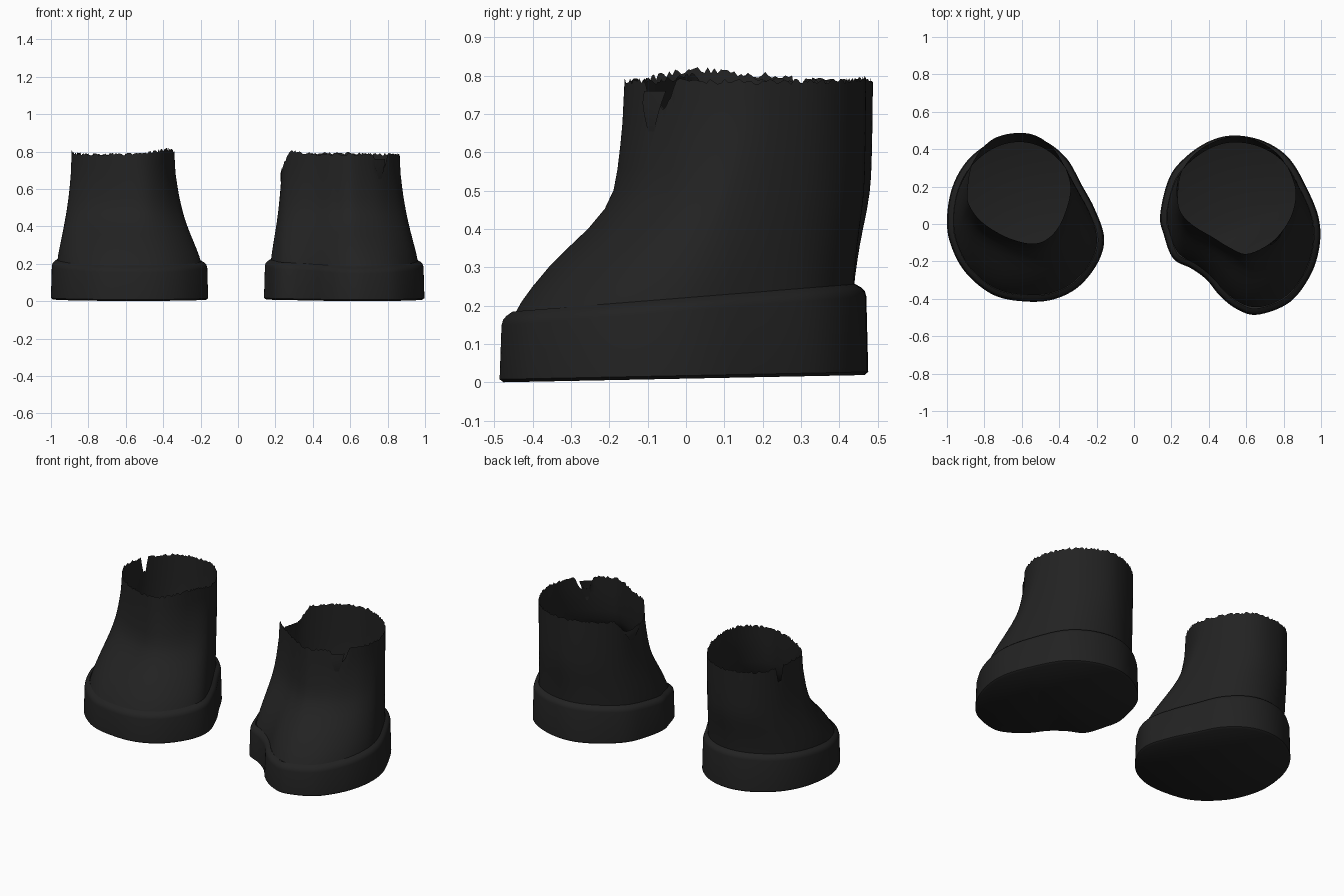
import bpy, bmesh, math, random
from mathutils import Vector

if "Cube" in bpy.data.objects:
    bpy.data.objects.remove(bpy.data.objects["Cube"])

random.seed(4)
N = 192  # points round each cross-section

black = bpy.data.materials.new("black_rubber")
black.use_nodes = True
colour = (0.016, 0.016, 0.016, 1)
black.diffuse_color = colour
bsdf = black.node_tree.nodes["Principled BSDF"]
bsdf.inputs["Base Color"].default_value = colour
bsdf.inputs["Roughness"].default_value = 0.8


def outline(points, centre):
    """Smooth closed curve through the points, sampled at N even angles."""
    pts, c, polar = [Vector(p) for p in points], Vector(centre), []
    n = len(pts)
    for i in range(n):
        a, b, d, e = (pts[(i + k) % n] for k in (-1, 0, 1, 2))
        for s in range(16):
            t = s / 16
            p = 0.5 * (2 * b + (d - a) * t + (2 * a - 5 * b + 4 * d - e) * t * t
                       + (3 * b - a - 3 * d + e) * t ** 3) - c
            polar.append((math.atan2(p.y, p.x) % math.tau, p.length))
    polar.sort()
    first, last = polar[0], polar[-1]
    polar = ([(last[0] - math.tau, last[1])] + polar
             + [(first[0] + math.tau, first[1])])
    ring, k = [], 0
    for j in range(N):
        ang = math.tau * j / N
        while polar[k + 1][0] < ang:
            k += 1
        (a0, r0), (a1, r1) = polar[k], polar[k + 1]
        r = r0 + (r1 - r0) * (ang - a0) / max(a1 - a0, 1e-6)
        ring.append(c + Vector((math.cos(ang), math.sin(ang))) * r)
    return ring


def inset(ring, d):
    """Move a ring inward by d along its own normals."""
    out = []
    for j, p in enumerate(ring):
        tan = (ring[(j + 2) % N] - ring[j - 2]).normalized()
        out.append(p + Vector((-tan.y, tan.x)) * d)
    return out


def relax(ring, times):
    for _ in range(times):
        ring = [(ring[j - 1] + ring[j] * 2 + ring[(j + 1) % N]) / 4 for j in range(N)]
    return ring


def finish(name, bm):
    mesh = bpy.data.meshes.new(name)
    bm.to_mesh(mesh)
    bm.free()
    mesh.materials.append(black)
    obj = bpy.data.objects.new(name, mesh)
    bpy.context.collection.objects.link(obj)
    bpy.ops.object.select_all(action='DESELECT')
    obj.select_set(True)
    bpy.context.view_layer.objects.active = obj
    bpy.ops.object.shade_smooth_by_angle(angle=math.radians(40))


def loft(name, rings, floor=False):
    bm = bmesh.new()
    rows = [[bm.verts.new(p) for p in ring] for ring in rings]
    for a, b in zip(rows, rows[1:]):
        for j in range(N):
            k = (j + 1) % N
            bm.faces.new((a[j], a[k], b[k], b[j]))
    if floor:
        bm.faces.new(rows[0][::-1])
    finish(name, bm)


def sole_top(y):
    return 0.205 + 0.08 * y


def sole_bottom(y):
    return 0.01 + 0.02 * y


def angle_gap(a, degrees):
    return abs((a - math.radians(degrees) + math.pi) % math.tau - math.pi)


# Height fraction of the upper, then its blend from sole shape to rim shape:
# first at toe and heel, then at the sides
BLEND = [(0, 0, 0), (0.05, 0.06, 0.05), (0.115, 0.16, 0.14), (0.2, 0.31, 0.27),
         (0.28, 0.48, 0.39), (0.365, 0.67, 0.51), (0.45, 0.82, 0.62), (0.53, 0.9, 0.71),
         (0.62, 0.935, 0.8), (0.72, 0.96, 0.88), (0.82, 0.98, 0.95), (0.92, 0.99, 0.98),
         (1, 1, 1)]


def boot(side, sole_pts, sole_c, rim_pts, rim_c, bumps, tears, flaps):
    sole = outline(sole_pts, sole_c)
    rim = outline(rim_pts, rim_c)
    at = lambda ring, z: [(p.x, p.y, z(p.y)) for p in ring]

    # Thick sole band with a crisp upper lip
    loft(side + "_sole", [
        at(inset(sole, 0.01), sole_bottom),
        at(sole, lambda y: sole_bottom(y) + 0.008),
        at(inset(sole, 0.005), lambda y: sole_top(y) - 0.018),
        at(inset(sole, 0.009), lambda y: sole_top(y) - 0.004),
        at(inset(sole, 0.018), lambda y: sole_top(y) + 0.006),
        at(inset(sole, 0.034), lambda y: sole_top(y) + 0.016)], floor=True)

    # Upper with a ragged, torn rim
    base = relax(inset(sole, 0.033), 25)
    heights = []
    for j in range(N):
        ang = math.tau * j / N
        h = 0.785 + random.uniform(-0.008, 0.008)
        for deg, width, size in bumps:
            h += size * math.exp(-(angle_gap(ang, deg) / width) ** 2)
        for deg, width, depth in tears:
            h -= depth * max(0, min(1, 2 - 2 * angle_gap(ang, deg) / width))
        heights.append(h)
    rings = []
    for u, t_end, t_side in BLEND:
        ring = []
        for j, (b, r, h) in enumerate(zip(base, rim, heights)):
            end = abs(math.sin(math.tau * j / N))
            p = b.lerp(r, t_side + (t_end - t_side) * end)
            low = sole_top(b.y) + 0.012
            full = low + (0.785 - low) * u
            ring.append((p.x, p.y, h if u == 1 else min(full, h - 0.02 * (1 - u))))
        rings.append(ring)
    loft(side + "_upper", rings)

    # Torn tongues hanging from the rim
    for i, (deg, width, top, length, push) in enumerate(flaps):
        bm = bmesh.new()
        rows = []
        for s in range(5):
            f = s / 4
            row = []
            for w in (-1, 0, 1):
                j = round((deg + w * width * (1 - 0.85 * f)) / 360 * N) % N
                p = Vector(rim_c).lerp(rim[j], 1 + push * math.sin(0.4 + 2 * f))
                row.append(bm.verts.new((p.x, p.y, top - length * f)))
            rows.append(row)
        for a, b in zip(rows, rows[1:]):
            for k in (0, 1):
                bm.faces.new((a[k], b[k], b[k + 1], a[k + 1]))
        finish(f"{side}_torn_flap_{i + 1}", bm)


boot("right",
     [(-1, 0.03), (-0.97, 0.2), (-0.89, 0.34), (-0.76, 0.44), (-0.62, 0.475), (-0.48, 0.445),
      (-0.36, 0.35), (-0.28, 0.21), (-0.21, 0.08), (-0.16, -0.07), (-0.19, -0.2),
      (-0.29, -0.33), (-0.42, -0.4), (-0.57, -0.415), (-0.75, -0.38), (-0.9, -0.26),
      (-0.98, -0.11)], (-0.6, 0.03),
     [(-0.89, 0.16), (-0.86, 0.33), (-0.76, 0.45), (-0.62, 0.487), (-0.5, 0.46), (-0.4, 0.36),
      (-0.34, 0.2), (-0.38, 0.03), (-0.45, -0.07), (-0.54, -0.105), (-0.67, -0.075),
      (-0.8, 0), (-0.87, 0.08)], (-0.62, 0.18),
     bumps=[(330, 0.5, 0.03), (180, 0.4, 0.018)],
     tears=[(154, 0.08, 0.09)],
     flaps=[])

boot("left",
     [(0.14, 0.05), (0.19, 0.25), (0.29, 0.37), (0.42, 0.45), (0.55, 0.473), (0.7, 0.44),
      (0.83, 0.35), (0.93, 0.18), (0.99, 0.02), (0.99, -0.13), (0.94, -0.28), (0.83, -0.42),
      (0.66, -0.485), (0.55, -0.455), (0.46, -0.385), (0.39, -0.3), (0.31, -0.24),
      (0.21, -0.185), (0.16, -0.06)], (0.57, 0),
     [(0.235, 0.14), (0.26, 0.29), (0.37, 0.41), (0.53, 0.468), (0.67, 0.44), (0.79, 0.35),
      (0.86, 0.2), (0.85, 0.07), (0.79, -0.04), (0.71, -0.115), (0.6, -0.16), (0.51, -0.125),
      (0.42, -0.07), (0.32, -0.01), (0.255, 0.055)], (0.56, 0.16),
     bumps=[(200, 0.35, 0.02), (90, 0.4, 0.008)],
     tears=[(312, 0.18, 0.07), (178, 0.5, 0.09)],
     flaps=[(309, 8, 0.76, 0.125, 0.04), (172, 12, 0.7, 0.07, 0.03)])
